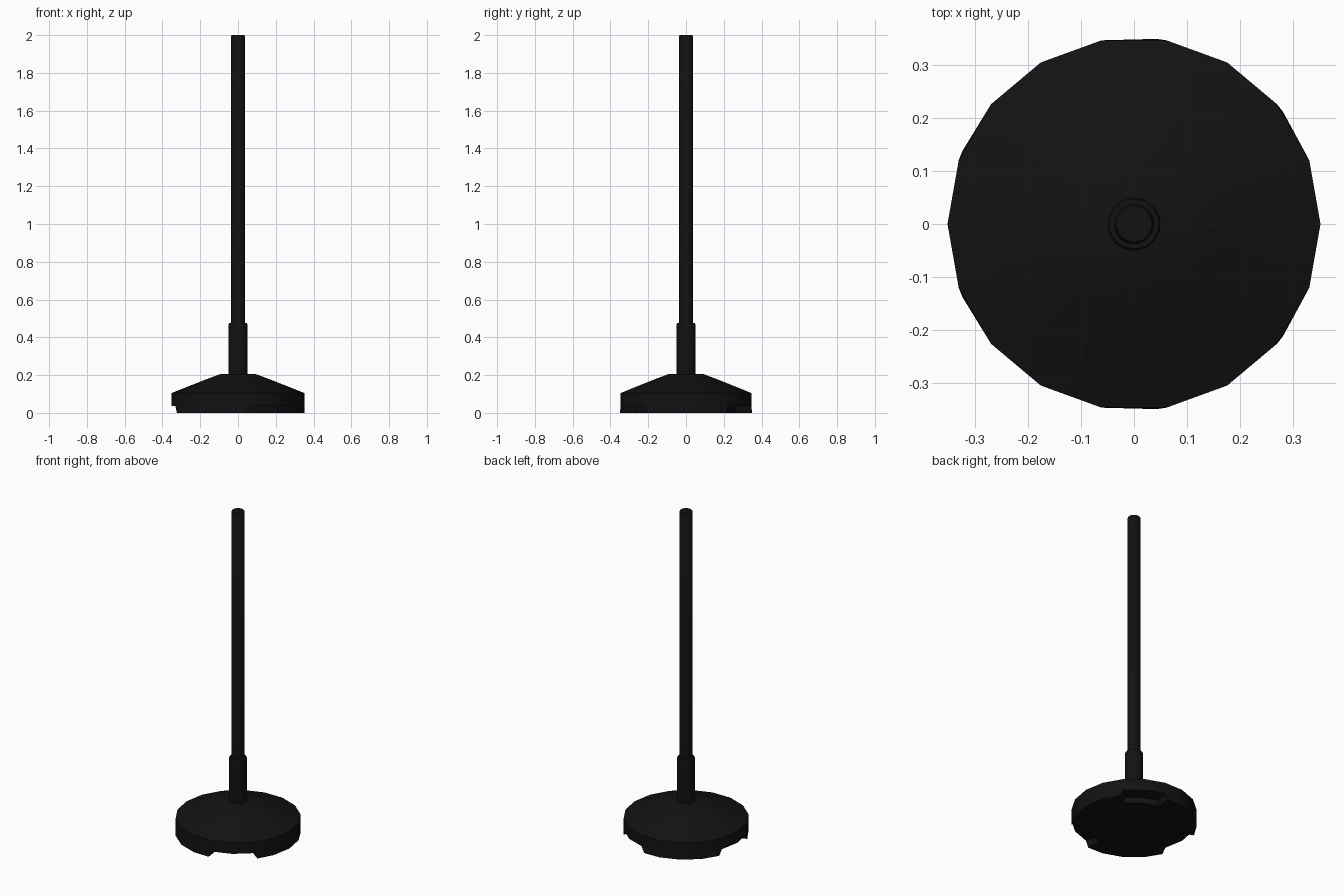
import bpy, bmesh
from math import cos, sin, radians

if "Cube" in bpy.data.objects:
    bpy.data.objects.remove(bpy.data.objects["Cube"])

black = bpy.data.materials.new("black_metal")
black.diffuse_color = (0.006, 0.006, 0.006, 1)
black.use_nodes = True
black.node_tree.nodes["Principled BSDF"].inputs["Base Color"].default_value = black.diffuse_color
SIDES = 18


def ring(bm, r, z, n=SIDES, shift=lambda i: 0):
    step = 360 / n
    return [bm.verts.new((r * cos(radians(i * step + shift(i))),
                          r * sin(radians(i * step + shift(i))), z)) for i in range(n)]


def bridge(bm, a, b):
    n = len(a)
    for i in range(n):
        j = (i + 1) % n
        bm.faces.new((a[i], a[j], b[j], b[i]))


def finish(bm, name):
    loose = [v for v in bm.verts if not v.link_faces]
    bmesh.ops.delete(bm, geom=loose, context='VERTS')
    bmesh.ops.recalc_face_normals(bm, faces=bm.faces)
    mesh = bpy.data.meshes.new(name)
    bm.to_mesh(mesh)
    bm.free()
    obj = bpy.data.objects.new(name, mesh)
    mesh.materials.append(black)
    bpy.context.collection.objects.link(obj)
    bpy.ops.object.select_all(action='DESELECT')
    obj.select_set(True)
    bpy.context.view_layer.objects.active = obj
    bpy.ops.object.shade_smooth_by_angle(angle=radians(30))
    return obj


def lathe(name, profile, n):
    bm = bmesh.new()
    rings = [ring(bm, r, z, n) for r, z in profile]
    for a, b in zip(rings, rings[1:]):
        bridge(bm, a, b)
    bm.faces.new(rings[0])
    bm.faces.new(rings[-1])
    return finish(bm, name)


# weighted base with three notches under the rim, leaving three feet
def slant(i):
    return {2: -3, 4: 3}.get(i % 6, 0)


bm = bmesh.new()
rim, inner, step_z = 0.352, 0.265, 0.036
upper = [ring(bm, r, z) for r, z in
         ((rim, step_z), (rim, 0.105), (0.17, 0.177), (0.09, 0.207))]
for a, b in zip(upper, upper[1:]):
    bridge(bm, a, b)
bm.faces.new(upper[-1])
B = upper[0]
C = ring(bm, rim, 0, shift=slant)
D = ring(bm, inner, step_z)
E = ring(bm, inner, 0, shift=slant)
for i in range(SIDES):
    j = (i + 1) % SIDES
    if i % 6 in (2, 3):
        quads = ((B, D), (D, E))
    else:
        quads = ((B, C), (C, E))
    for p, q in quads:
        bm.faces.new((p[i], p[j], q[j], q[i]))
    if i % 6 in (2, 4):
        bm.faces.new((B[i], C[i], E[i], D[i]))
bm.faces.new(E)
finish(bm, "base")

# socket collar and pole
lathe("collar", [(0.05, 0.2), (0.05, 0.47), (0.047, 0.475)], 24)
lathe("pole", [(0.038, 0.45), (0.038, 1.992), (0.034, 2.0)], 24)
